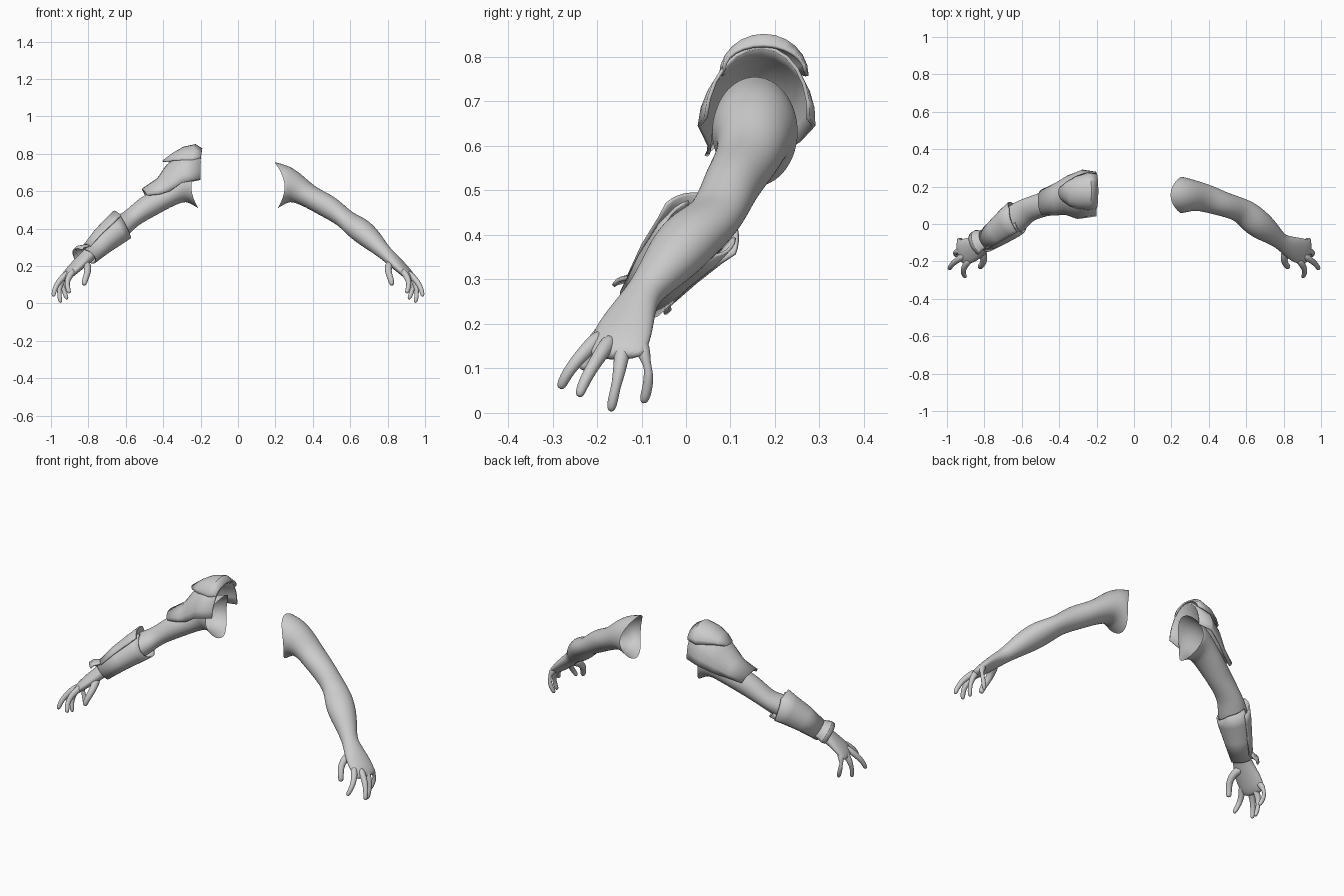
import bpy, bmesh
from math import sin, cos, pi, radians
from mathutils import Vector as V

if "Cube" in bpy.data.objects:
    bpy.data.objects.remove(bpy.data.objects["Cube"])


def add_loft(bm, rings, closed=True, cap_start=False, cap_end=False):
    """Skin a list of point rings with quads."""
    rows = [[bm.verts.new(p) for p in r] for r in rings]
    n = len(rows[0])
    for a, b in zip(rows, rows[1:]):
        for i in range(n if closed else n - 1):
            j = (i + 1) % n
            bm.faces.new((a[i], a[j], b[j], b[i]))
    if cap_start:
        bm.faces.new(rows[0][::-1])
    if cap_end:
        bm.faces.new(rows[-1])


def frames(path):
    """Tangent, horizontal side vector and upward vector at each path point."""
    pts = [V(p[:3]) for p in path]
    out = []
    for i, p in enumerate(pts):
        t = (pts[min(i + 1, len(pts) - 1)] - pts[max(i - 1, 0)]).normalized()
        u = V((-t.y, t.x, 0)).normalized()
        out.append((p, t, u, t.cross(u)))
    return out


def tube_rings(path, n, bulge=0.0):
    rings = []
    for k, ((p, t, u, v), s) in enumerate(zip(frames(path), path)):
        ring = []
        for i in range(n):
            a = 2 * pi * i / n
            q = p + u * s[3] * cos(a) + v * s[4] * sin(a)
            if k == 0:  # curved shoulder opening
                q.x += bulge * cos(a) ** 2 - bulge * 0.4 * max(0, sin(a))
            ring.append(q)
        rings.append(ring)
    return rings


def finish(bm, name, mirror=False, subsurf=0, thick=0.0, angle=40):
    if mirror:
        for vert in bm.verts:
            vert.co.x *= -1
    bmesh.ops.recalc_face_normals(bm, faces=bm.faces)
    me = bpy.data.meshes.new(name)
    bm.to_mesh(me)
    bm.free()
    ob = bpy.data.objects.new(name, me)
    bpy.context.collection.objects.link(ob)
    bpy.ops.object.select_all(action='DESELECT')
    ob.select_set(True)
    bpy.context.view_layer.objects.active = ob
    bpy.ops.object.shade_smooth_by_angle(angle=radians(angle))
    if thick:
        m = ob.modifiers.new("thickness", 'SOLIDIFY')
        m.thickness = thick
        m.offset = 0
    if subsurf:
        m = ob.modifiers.new("smooth", 'SUBSURF')
        m.levels = m.render_levels = subsurf
    return ob


# Bare arm: x, y, z, side radius, upward radius from shoulder to knuckles
ARM = [
    (.21, .155, .632, .098, .126), (.26, .155, .632, .100, .108),
    (.31, .153, .617, .086, .080), (.355, .146, .588, .078, .066),
    (.41, .130, .556, .074, .061), (.475, .107, .522, .067, .064),
    (.53, .090, .485, .065, .057), (.575, .072, .450, .068, .051),
    (.61, .048, .424, .075, .057), (.65, .012, .396, .078, .064),
    (.69, -.018, .362, .073, .062), (.73, -.048, .325, .060, .053),
    (.765, -.078, .29, .048, .043), (.79, -.097, .266, .044, .038),
    (.83, -.120, .230, .057, .034), (.875, -.140, .188, .071, .029),
    (.917, -.152, .147, .070, .024), (.938, -.158, .123, .060, .013),
]
# Finger centrelines: thumb, index, middle, ring, little
FINGERS = [
    [(.825, -.12, .222), (.803, -.165, .202), (.803, -.204, .165), (.818, -.224, .128), (.825, -.232, .094)],
    [(.875, -.185, .18), (.905, -.223, .142), (.915, -.252, .11), (.91, -.272, .08), (.90, -.284, .053)],
    [(.90, -.165, .17), (.942, -.19, .135), (.968, -.211, .102), (.983, -.23, .068), (.988, -.242, .034)],
    [(.91, -.14, .165), (.944, -.146, .117), (.956, -.153, .078), (.956, -.162, .04), (.947, -.17, .001)],
    [(.91, -.11, .172), (.936, -.092, .13), (.938, -.083, .092), (.927, -.086, .055), (.912, -.097, .02)],
]
FINGER_R = [.021, .0185, .0155, .014, .0115]

for side, mirror in (("left", False), ("right", True)):
    bm = bmesh.new()
    add_loft(bm, tube_rings(ARM, 16, bulge=.042), cap_end=True)
    for k, f in enumerate(FINGERS):
        extra = 1.25 if k == 0 else 1.0
        path = [(*p, r * extra, r * extra) for p, r in zip(f, FINGER_R)]
        add_loft(bm, tube_rings(path, 8), cap_start=True, cap_end=True)
    finish(bm, side + "_arm", mirror, subsurf=2, angle=180)


def arch_plate(name, stations, n=12):
    """Curved plate; each station is front foot, crown, back foot."""
    bm = bmesh.new()
    rings = []
    for front, crown, back in stations:
        f, c, b = V(front), V(crown), V(back)
        mid = (f + b) / 2
        rings.append([mid + (f - mid) * cos(pi * i / n) + (c - mid) * sin(pi * i / n)
                      for i in range(n + 1)])
    add_loft(bm, rings, closed=False)
    return finish(bm, name, True, thick=.008, angle=30)


# Shoulder guard: long lower plate and small pointed top plate
arch_plate("lower_shoulder_plate", [
    ((.20, .045, .665), (.20, .17, .822), (.20, .275, .66)),
    ((.30, .03, .645), (.30, .168, .80), (.275, .287, .645)),
    ((.365, .052, .60), (.38, .155, .738), (.355, .255, .61)),
    ((.42, .050, .583), (.43, .14, .665), (.42, .215, .585)),
    ((.485, .045, .577), (.512, .125, .61), (.485, .18, .56)),
])
arch_plate("upper_shoulder_plate", [
    ((.20, .085, .772), (.193, .175, .825), (.20, .268, .768)),
    ((.25, .078, .757), (.228, .175, .848), (.25, .272, .757)),
    ((.305, .085, .763), (.29, .172, .834), (.315, .25, .763)),
    ((.345, .10, .764), (.345, .167, .803), (.36, .222, .762)),
    ((.375, .125, .755), (.402, .162, .760), (.385, .20, .755)),
])


def bracer_rings(path, start, end, n, slide=None):
    """Partial rings around the forearm; slide shifts the elbow edge."""
    rings = []
    for k, ((p, t, u, v), s) in enumerate(zip(frames(path), path)):
        ring = []
        for i in range(n + 1):
            a = radians(start + (end - start) * i / n)
            q = p + u * s[3] * cos(a) + v * s[4] * sin(a)
            ring.append(q + t * (slide(a) if slide and k == 0 else 0))
        rings.append(ring)
    return rings


# Forearm guard: inner cuff wrapping the arm
bm = bmesh.new()
cuff = [(.60, .045, .422, .080, .072), (.665, .004, .379, .083, .072),
        (.73, -.047, .323, .069, .061), (.80, -.100, .252, .052, .046)]
add_loft(bm, bracer_rings(cuff, 100, 340, 20,
                          lambda a: .012 + .035 * max(0, -cos(a))), closed=False)
finish(bm, "forearm_cuff", True, thick=.008, angle=30)

# Outer plate with a raised elbow edge, tapering to the wrist
bm = bmesh.new()
plate = [(.60, .043, .422, .098, .094), (.66, .002, .377, .089, .084),
         (.72, -.042, .328, .075, .073), (.785, -.087, .268, .058, .056)]
add_loft(bm, bracer_rings(plate, -35, 125, 16,
                          lambda a: .035 * abs(a - pi / 4) / 1.4), closed=False)
finish(bm, "forearm_plate", True, thick=.008, angle=30)

# Flared lip over the back of the wrist
bm = bmesh.new()
lip = [(.782, -.085, .27, .057, .055), (.80, -.096, .256, .064, .062),
       (.815, -.104, .246, .076, .072), (.826, -.112, .236, .076, .071)]
add_loft(bm, bracer_rings(lip, -15, 120, 12), closed=False)
finish(bm, "wrist_lip", True, thick=.008, angle=30)
